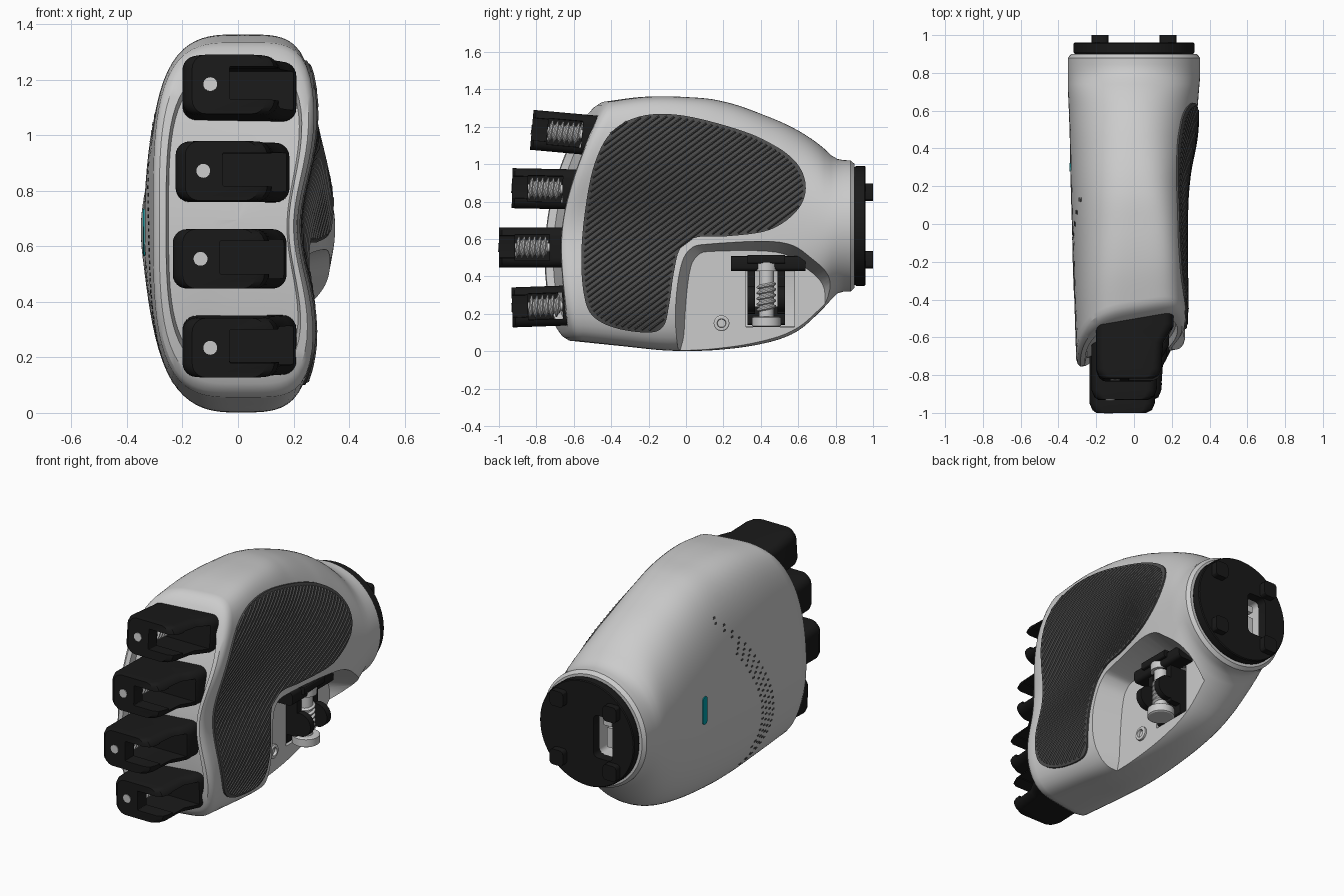
import bpy, bmesh
from math import sin, cos, pi, exp, tau
from mathutils import Matrix, Vector
from mathutils.bvhtree import BVHTree

if "Cube" in bpy.data.objects:
    bpy.data.objects.remove(bpy.data.objects["Cube"])


def material(name, rgb):
    m = bpy.data.materials.new(name)
    m.diffuse_color = (*rgb, 1)
    m.use_nodes = True
    m.node_tree.nodes["Principled BSDF"].inputs["Base Color"].default_value = m.diffuse_color
    return m


BLACK = material("black", (.01, .01, .01))
DARK = material("grip", (.075, .075, .075))
TEAL = material("teal", (.0, .35, .4))


def loft(name, *parts, mat=None, caps=True):
    """Skin each list of equal-length rings, capping both ends."""
    bm = bmesh.new()
    for rings in parts:
        vs = [[bm.verts.new(p) for p in r] for r in rings]
        n = len(vs[0])
        for a, b in zip(vs, vs[1:]):
            for i in range(n if caps else n - 1):
                j = (i + 1) % n
                bm.faces.new((a[i], a[j], b[j], b[i]))
        if caps:
            bm.faces.new(vs[0][::-1])
            bm.faces.new(vs[-1])
    bmesh.ops.recalc_face_normals(bm, faces=bm.faces)
    me = bpy.data.meshes.new(name)
    bm.to_mesh(me)
    bm.free()
    o = bpy.data.objects.new(name, me)
    bpy.context.collection.objects.link(o)
    if mat:
        me.materials.append(mat)
    return o


def rrect(cu, cv, hu, hv, r, seg=5):
    pts = []
    for k, (su, sv) in enumerate(((1, 1), (-1, 1), (-1, -1), (1, -1))):
        for i in range(seg + 1):
            a = (k + i / seg) * pi / 2
            pts.append((cu + su * (hu - r) + r * cos(a), cv + sv * (hv - r) + r * sin(a)))
    return pts


def box(x0, x1, y0, y1, z0, z1, r=.005):
    sec = rrect((x0 + x1) / 2, (z0 + z1) / 2, (x1 - x0) / 2, (z1 - z0) / 2, r, 3)
    return [[(x, y, z) for x, z in sec] for y in (y0, y1)]


def turned(c, axis, prof, n=32, shear=0):
    """Rings of (offset, radius) about a y or z axis."""
    out = []
    for d, r in prof:
        ring = []
        for i in range(n):
            u, v = r * cos(tau * i / n), r * sin(tau * i / n)
            p = (u, d + shear * v, v) if axis == 'y' else (u, v, d + shear * v)
            ring.append(Vector(c) + Vector(p))
        out.append(ring)
    return out


def thread(d0, d1, r0, r1, n):
    return [(d0 + (d1 - d0) * i / (4 * n), r1 if i % 4 in (1, 2) else r0) for i in range(4 * n + 1)]


def cut(o, cutter, op='DIFFERENCE'):
    m = o.modifiers.new("cut", 'BOOLEAN')
    m.object, m.operation, m.solver = cutter, op, 'EXACT'
    bpy.context.view_layer.objects.active = o
    bpy.ops.object.modifier_apply(modifier=m.name)
    bpy.data.objects.remove(cutter)


def smooth_loop(p, k=6):
    out, n = [], len(p)
    for i in range(n):
        a, b, c, d = (Vector(p[(i + j) % n]) for j in (-1, 0, 1, 2))
        for s in range(k):
            t = s / k
            out.append(b + (c - a) * t / 2 + (2 * a - 5 * b + 4 * c - d) * t * t / 2
                       + (3 * b - a - 3 * c + d) * t ** 3 / 2)
    return out


# palm shell stations: y, left width, right width, bottom, top, squareness, palm hollow
ST = [(-.7, .305, .285, .06, 1.33, 3.4, .07), (-.4, .315, .28, .03, 1.36, 3.2, .07),
      (-.1, .325, .28, .003, 1.36, 2.9, .055), (.2, .335, .29, .01, 1.335, 2.6, .02),
      (.45, .34, .32, .05, 1.25, 2.4, 0), (.6, .345, .335, .11, 1.18, 2.2, 0),
      (.72, .35, .345, .215, 1.10, 2.1, 0), (.78, .35, .35, .28, 1.045, 2, 0),
      (.82, .35, .35, .315, 1.025, 2, 0), (.9, .35, .35, .32, 1.02, 2, 0)]


def station(y):
    i = max(k for k in range(len(ST) - 1) if ST[k][0] <= y or k == 0)
    a, b = ST[i], ST[i + 1]
    p, q = ST[max(i - 1, 0)], ST[min(i + 2, len(ST) - 1)]
    h = b[0] - a[0]
    t = (y - a[0]) / h
    res = []
    for k in range(1, 7):
        ma, mb = (b[k] - p[k]) / (b[0] - p[0]) * h, (q[k] - a[k]) / (q[0] - a[0]) * h
        res.append(a[k] * (2 * t**3 - 3 * t * t + 1) + ma * (t**3 - 2 * t * t + t)
                   + b[k] * (3 * t * t - 2 * t**3) + mb * (t**3 - t * t))
    return res


def section(y0, s=1, g=0, push=0):
    wl, wr, zb, zt, n, c = station(y0)
    c = max(c, 0)
    pts = []
    for i in range(96):
        C, S = cos(tau * i / 96), sin(tau * i / 96)
        nn = n + (1.5 * min(1, c / .07) if C > 0 else 0)
        r = (abs(C) ** nn + abs(S) ** nn) ** (-1 / nn)
        x, z = ((wr if C > 0 else wl) + g) * r * C * s, (zb + zt) / 2 + (zt - zb) / 2 * r * S * s
        if C > 0:
            x -= c * s * r * C * exp(-((z - .67) / .25) ** 2)
        y = y0
        if y0 < .2:  # bowed, slanted knuckle face
            d = z - .5
            yf = -.66 + (.24 * (d / .83) ** 2 if d > 0 else .07 * (d / .5) ** 2) + .18 * (x - .25)
            t = (y0 + .7) / .9
            y = yf * (1 - t) + .2 * t
        pts.append((x, y + push, z))
    return pts


def shell(name, g=0):
    rings = [section(-.7, s, g, .04) for s in (.02, .3, .6, .82)]
    rings += [section(-.7, .85, g), section(-.7, .93, g), section(-.685, .975, g)]
    rings += [section(-.66 + 1.54 * i / 44, 1, g) for i in range(45)]
    return loft(name, rings + [section(.9, .95, g)])


palm = shell("palm_shell")
bm = bmesh.new()
bm.from_mesh(palm.data)
bvh = BVHTree.FromBMesh(bm)
bm.free()


def hit(y, z, side):
    p = bvh.ray_cast(Vector((2 * side, y, z)), Vector((-side, 0, 0)))[0]
    return p.x if p else 0


# thumb pocket, its opening, and the wrist slot
pocket = smooth_loop([(0, -.1), (-.01, .1), (.015, .4), (.06, .51), (.16, .535), (.48, .53),
                      (.62, .46), (.74, .33), (.7, .08), (.5, -.1)])
cut(palm, loft("cutter", [[(x, .38 + (y - .38) * k, .25 + (z - .25) * k) for y, z in pocket]
                          for x, k in ((.1, 1), (.5, 1.34))]))
cut(palm, loft("cutter", box(-.12, .2, .32, .58, .13, .43)))
slot = rrect(-.11, .67, .065, .13, .03)
cut(palm, loft("cutter", [[(x, y, z) for x, z in slot] for y in (.76, 1.1)]))

# textured palm grip with diagonal ridges
pad = smooth_loop([(-.56, .5), (-.545, .3), (-.5, .19), (-.38, .125), (-.2, .1), (-.12, .135),
                   (-.09, .25), (-.065, .42), (-.03, .55), (.06, .61), (.22, .615), (.45, .65),
                   (.6, .76), (.64, .89), (.58, 1.02), (.42, 1.13), (.2, 1.21), (-.05, 1.265),
                   (-.25, 1.255), (-.4, 1.17), (-.49, 1.0), (-.54, .75)])
grip = shell("palm_grip", .011)
grip.data.materials.append(DARK)
cut(grip, loft("cutter", [[(x, y, z) for y, z in pad] for x in (.02, .6)]), 'INTERSECT')
D, N = Vector((.8, .6)), Vector((-.6, .8))
strips = []
for k in range(-10, 60):
    c, xs = k * .026, []
    for a, b in zip(pad, pad[1:] + pad[:1]):
        da, db = a.dot(N) - c, b.dot(N) - c
        if da * db < 0:
            xs.append((a + (b - a) * da / (da - db)).dot(D))
    xs.sort()
    for u0, u1 in zip(xs[::2], xs[1::2]):
        u0, u1 = u0 + .02, u1 - .02
        if u1 - u0 < .04:
            continue
        rows = []
        for off, h in ((-.008, .006), (0, .017), (.008, .006)):
            ps = [D * (u0 + (u1 - u0) * i / 24) + N * (c + off) for i in range(25)]
            rows.append([(hit(p.x, p.y, 1) + h, p.x, p.y) for p in ps])
        strips.append(rows)
loft("grip_ridges", *strips, mat=DARK, caps=False)

# vent slits in an arc and the status light, on the back of the hand


def inlay(y, z, hy, hz, r, out):
    pts = rrect(y, z, hy, hz, r, 4)
    return [[(hit(v, w, -1) + d, v, w) for v, w in pts] for d in (-out, .02)]


vents = []
for col in range(4):
    for i in range(1 + col // 2 * 4, 26 - col // 2 * 4):
        t = (i + .5 * (col % 2)) / 26
        y, z = (.2 * (1 - t)**2 - 1.52 * t * (1 - t) - .2 * t * t,
                1.2 * (1 - t)**2 + .7 * t * (1 - t) + .1 * t * t)
        vents.append(inlay(y + .035 * col, z, .011, .006, .005, .002))
loft("vent_slits", *vents, mat=DARK)
loft("status_light", inlay(.3, .65, .022, .085, .02, .005), mat=TEAL)

# wrist mounting plate with four lugs and a connector inside the slot
plate = loft("wrist_plate", turned((0, 0, .67), 'y', [(.895, .31), (.91, .32), (.955, .32), (.96, .315)], 64),
             mat=BLACK)
cut(plate, loft("cutter", [[(x, y, z) for x, z in slot] for y in (.8, 1.1)]))
loft("wrist_lugs", *[box(x - .045, x + .045, .95, 1, z - .047, z + .047, .02)
                     for x in (-.18, .18) for z in (.49, .85)], mat=BLACK)
loft("wrist_connector", box(-.15, -.08, .75, .88, .58, .70), box(-.13, -.07, .75, .9, .72, .76))

# four knuckle blocks, each with an open gear bay and a worm
for i, (x0, zc, tip, tilt) in enumerate(((-.2, 1.175, -.825, -.09), (-.225, .87, -.93, -.02),
                                         (-.235, .555, -1, 0), (-.2, .238, -.93, .035))):
    M = Matrix.Translation((x0, tip + .1, zc)) @ Matrix.Rotation(tilt, 4, 'X') @ Matrix.Translation((0, -.1, 0))
    rings = []
    for y, a, b in ((0, .035, .30), (.015, .015, .33), (.05, 0, .345), (.19, 0, .355), (.24, 0, .385),
                    (.29, 0, .41), (.45, 0, .41)):
        rings.append([(x, y, z) for x, z in rrect((a + b) / 2, 0, (b - a) / 2, .107, .05, 6)])
    f = loft(f"knuckle_block_{i+1}", rings, mat=BLACK)
    cut(f, loft("cutter", box(.03, .6, .085, .27, -.07, .07)))
    cut(f, loft("cutter", box(.17, .6, -.1, .2, -.055, .065)))
    w = loft(f"worm_{i+1}", turned((.1, 0, 0), 'y', thread(.09, .26, .04, .06, 6), 24, .12),
             turned((.1, 0, 0), 'y', [(-.004, .025), (.3, .025)], 24))
    for o in (f, w):
        o.data.transform(M)

# thumb bracket, worm shaft and locating boss inside the pocket
loft("thumb_bracket", box(-.05, .2, .24, .64, .43, .51, .02), box(.02, .22, .33, .53, .47, .515, .01),
     *[box(-.05, .17, y, y + .04, .2, .48, .01) for y in (.33, .49)],
     *[turned((.19, 0, .28), 'y', [(y, .07), (y + .04, .07)]) for y in (.33, .49)],
     box(-.05, .1, .33, .53, .14, .24, .01), mat=BLACK)
loft("thumb_shaft", turned((.16, .43, 0), 'z', [(.13, .07), (.135, .078), (.18, .078), (.185, .07)]),
     turned((.16, .43, 0), 'z', [(.18, .04), (.5, .04)]),
     turned((.16, .43, 0), 'z', thread(.22, .37, .04, .052, 5), 24, .2),
     turned((.16, .43, 0), 'z', [(.43, .06), (.475, .06)]))
R = Matrix.Translation((.1, .19, .15)) @ Matrix.Rotation(pi / 2, 4, 'Y')
boss = loft("locating_boss", turned((0, 0, 0), 'z', [(-.02, .042), (.012, .042), (.016, .036),
                                                     (.016, .024), (-.01, .02)]))
boss.data.transform(R)

for o in bpy.context.collection.objects:
    bpy.ops.object.select_all(action='DESELECT')
    o.select_set(True)
    bpy.context.view_layer.objects.active = o
    bpy.ops.object.shade_smooth_by_angle()
